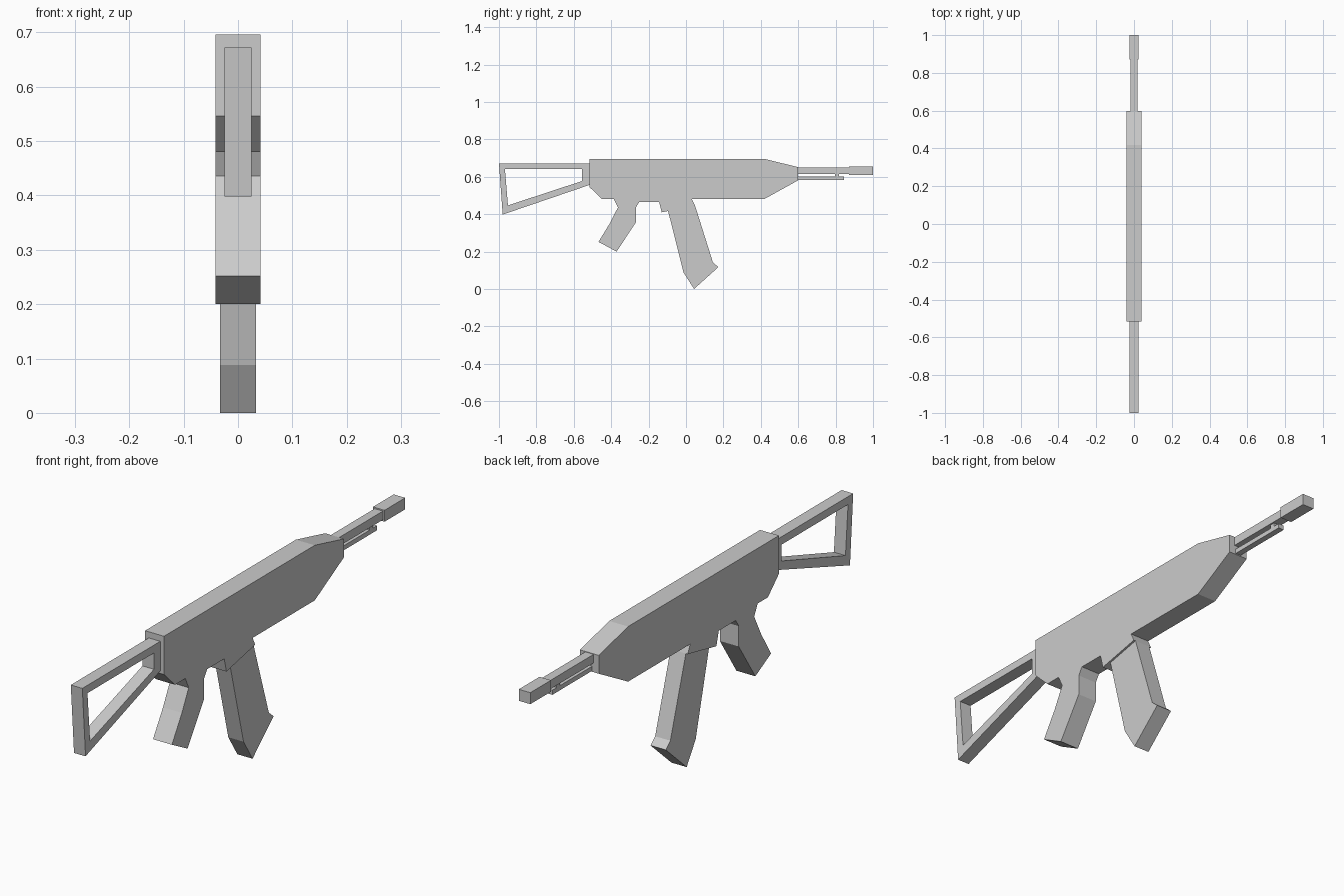
import bpy, bmesh

if "Cube" in bpy.data.objects:
    bpy.data.objects.remove(bpy.data.objects["Cube"])


def prism(name, outline, half, hole=None):
    """Extrude a (y, z) side profile across x; an optional hole has matching corners."""
    bm = bmesh.new()
    n = len(outline)
    loops = []
    for pts in [outline] + ([hole] if hole else []):
        loops.append([[bm.verts.new((x, y, z)) for y, z in pts] for x in (-half, half)])
    for left, right in loops:
        for i in range(n):
            j = (i + 1) % n
            bm.faces.new((left[i], left[j], right[j], right[i]))
    for side in (0, 1):
        if hole:
            a, b = loops[0][side], loops[1][side]
            for i in range(n):
                j = (i + 1) % n
                bm.faces.new((a[i], a[j], b[j], b[i]))
        else:
            bm.faces.new(loops[0][side])
    bmesh.ops.recalc_face_normals(bm, faces=bm.faces)
    bmesh.ops.triangulate(bm, faces=[f for f in bm.faces if len(f.verts) > 4])
    mesh = bpy.data.meshes.new(name)
    bm.to_mesh(mesh)
    bm.free()
    obj = bpy.data.objects.new(name, mesh)
    bpy.context.collection.objects.link(obj)
    return obj


def bar(name, y0, y1, z0, z1, half):
    return prism(name, [(y0, z0), (y1, z0), (y1, z1), (y0, z1)], half)


# Receiver, handguard and grip in one profile
prism("receiver_and_grip", [
    (-0.517, 0.696), (0.417, 0.696), (0.598, 0.652), (0.598, 0.58),
    (0.417, 0.48), (0.032, 0.48), (0.048, 0.447), (-0.13, 0.41),
    (-0.144, 0.465), (-0.25, 0.465), (-0.268, 0.436), (-0.268, 0.356),
    (-0.371, 0.20), (-0.468, 0.252), (-0.406, 0.353), (-0.364, 0.436),
    (-0.385, 0.48), (-0.449, 0.48), (-0.517, 0.546)], 0.041)

# Magazine
prism("magazine", [
    (-0.096, 0.417), (0.048, 0.447), (0.144, 0.142), (0.173, 0.117),
    (0.043, 0.0), (-0.013, 0.088)], 0.033)

# Open-frame stock
prism("stock",
      [(-1.0, 0.672), (-0.517, 0.672), (-0.517, 0.556), (-0.98, 0.398)], 0.025,
      [(-0.968, 0.641), (-0.556, 0.641), (-0.556, 0.577), (-0.952, 0.447)])

# Barrel, muzzle and rod below
bar("barrel", 0.598, 0.872, 0.616, 0.65, 0.018)
bar("muzzle", 0.872, 1.0, 0.61, 0.655, 0.025)
bar("cleaning_rod", 0.598, 0.845, 0.584, 0.602, 0.012)
bar("rod_bracket", 0.797, 0.818, 0.602, 0.616, 0.012)
